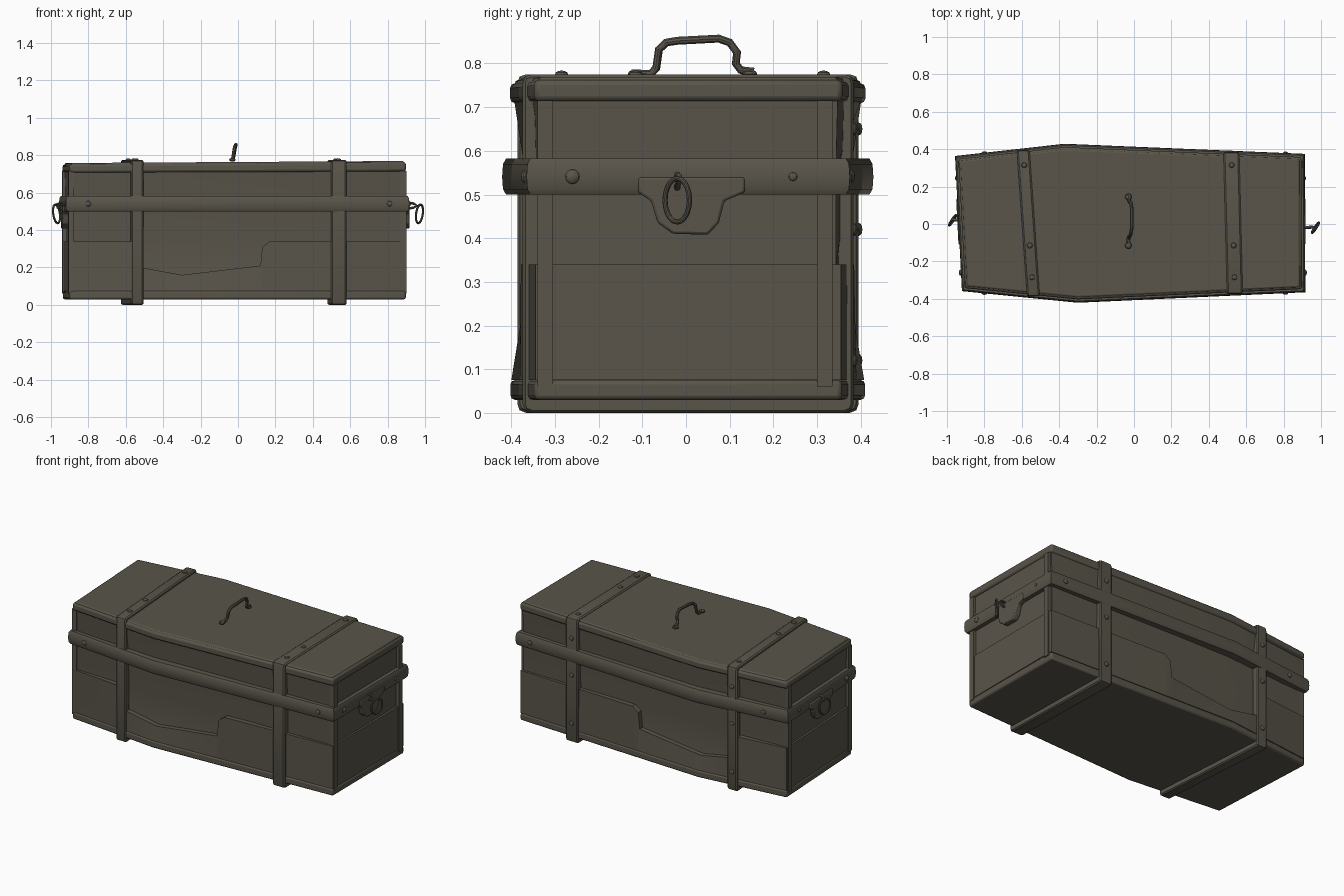
import bpy, bmesh, math
from mathutils import Vector

if "Cube" in bpy.data.objects:
    bpy.data.objects.remove(bpy.data.objects["Cube"])

mat = bpy.data.materials.new("dark olive brown")
mat.diffuse_color = (0.10, 0.09, 0.068, 1)
mat.use_nodes = True
mat.node_tree.nodes["Principled BSDF"].inputs["Base Color"].default_value = mat.diffuse_color

# skewed six-sided plan of the chest, counter-clockwise
PLAN = [(-.90, -.34), (-.30, -.40), (.895, -.345), (.892, .355), (-.37, .408), (-.935, .345)]
MIDS = (1, 4)


def offset(path, d):
    """Move every corner of a closed ccw path outward by d (number or list)."""
    n, res = len(path), []
    for i in range(n):
        p, a, b = (Vector(path[j % n]) for j in (i, i - 1, i + 1))
        e, f = (p - a).normalized(), (b - p).normalized()
        n1, n2 = Vector((e.y, -e.x)), Vector((f.y, -f.x))
        k = d[i] if isinstance(d, list) else d
        res.append(p + (n1 + n2) * k / (1 + n1.dot(n2)))
    return res


def finish(ob, bevel=0, segs=2):
    ob.data.materials.clear()
    ob.data.materials.append(mat)
    bpy.ops.object.select_all(action='DESELECT')
    ob.select_set(True)
    bpy.context.view_layer.objects.active = ob
    if bevel:
        m = ob.modifiers.new("bevel", 'BEVEL')
        m.width, m.segments, m.limit_method = bevel, segs, 'ANGLE'
    bpy.ops.object.shade_smooth_by_angle(angle=math.radians(32))
    return ob


def mesh_object(name, bm, bevel=0):
    bmesh.ops.recalc_face_normals(bm, faces=bm.faces[:])
    me = bpy.data.meshes.new(name)
    bm.to_mesh(me)
    bm.free()
    ob = bpy.data.objects.new(name, me)
    bpy.context.collection.objects.link(ob)
    return finish(ob, bevel)


def loft(name, rings, cyclic=False, bevel=0):
    """Bridge equal closed rings; cap them or join the last to the first."""
    bm = bmesh.new()
    vs = [[bm.verts.new(p) for p in r] for r in rings]
    n = len(vs[0])
    for a in range(len(vs) - (0 if cyclic else 1)):
        r, s = vs[a], vs[(a + 1) % len(vs)]
        for i in range(n):
            j = (i + 1) % n
            bm.faces.new((r[i], r[j], s[j], s[i]))
    if not cyclic:
        bm.faces.new(vs[0])
        bm.faces.new(vs[-1])
    return mesh_object(name, bm, bevel)


def plan_ring(d, z, tilt=0):
    return [(p.x, p.y, z + tilt * p.x) for p in offset(PLAN, d)]


def side_y(x, s):
    """Depth of the front (s=-1) or back (s=1) wall at x."""
    a, b, c = (PLAN[0], PLAN[1], PLAN[2]) if s < 0 else (PLAN[5], PLAN[4], PLAN[3])
    p, q = (a, b) if x < b[0] else (b, c)
    return p[1] + (q[1] - p[1]) * (x - p[0]) / (q[0] - p[0])


def tube(name, pts, r, cyclic=False, res=3):
    cu = bpy.data.curves.new(name, 'CURVE')
    cu.dimensions, cu.bevel_depth, cu.bevel_resolution = '3D', r, res
    cu.use_fill_caps = True
    sp = cu.splines.new('POLY')
    sp.points.add(len(pts) - 1)
    for q, p in zip(sp.points, pts):
        q.co = (*p, 1)
    sp.use_cyclic_u = cyclic
    ob = bpy.data.objects.new(name, cu)
    bpy.context.collection.objects.link(ob)
    bpy.ops.object.select_all(action='DESELECT')
    ob.select_set(True)
    bpy.context.view_layer.objects.active = ob
    bpy.ops.object.convert(target='MESH')
    return finish(bpy.context.view_layer.objects.active)


def rivet(loc, axis, r=.015):
    bm = bmesh.new()
    bmesh.ops.create_uvsphere(bm, u_segments=10, v_segments=6, radius=r)
    for v in bm.verts:
        v.co[axis] *= .6
        v.co += Vector(loc)
    mesh_object("rivet", bm)


# dented inner box, recessed behind the planks
def dent(end, mid):
    return [-mid if i in MIDS else -end for i in range(6)]


loft("inner_box", [plan_ring(dent(*d), z) for d, z in (
    ((.01, .012), .04), ((.014, .055), .15), ((.012, .05), .34),
    ((.012, .03), .56), ((.008, .006), .72))])

# lid and bottom rim
loft("bottom_rim", [plan_ring(.002, .03), plan_ring(.002, .075)], bevel=.01)
loft("lid_rim", [plan_ring(.003, .71, .004), plan_ring(.003, .757, .006)], bevel=.012)
loft("lid_top", [plan_ring(-.008, .74, .006), plan_ring(-.008, .764, .006)], bevel=.008)


# lower planks; the long sides have a broken upper edge
def plank(name, cols, n, z0=.075, t=.03):
    rings = []
    for x, y, top in cols:
        yt = max(-.378, min(.385, y))
        rings.append([(x, y, z0), (x, yt, top),
                      (x - n[0] * t, yt - n[1] * t, top), (x - n[0] * t, y - n[1] * t, z0)])
    loft(name, rings)


EDGE = [(-.52, .34), (-.515, .20), (-.30, .16), (.12, .21), (.13, .31), (.17, .34)]
for s, name in ((-1, "front_plank"), (1, "back_plank")):
    ends = (PLAN[0][0], PLAN[2][0]) if s < 0 else (PLAN[5][0], PLAN[3][0])
    cols = [(ends[0], .34)] + [(x - (.07 if s > 0 else 0), z) for x, z in EDGE] + [(ends[1], .34)]
    plank(name, [(x, side_y(x, s), z) for x, z in cols], (0, s))

for s, name in ((1, "right"), (-1, "left")):
    def ex(y):
        return .894 if s > 0 else -.918 - .051 * y
    plank(name + "_end_plank", [(ex(y), y, .34) for y in (-.338, .34)], (s, 0))
    # upright battens at the end corners
    for y in (-.322, .318):
        plank(name + "_end_batten",
              [(ex(v) + s * .006, v, .715) for v in (y - .018, y + .018)], (s, 0), z0=.06)

# horizontal belt around the middle
BELT = [(-.035, .50), (.012, .50), (.019, .512), (.021, .54), (.019, .57), (.012, .582), (-.035, .582)]
loft("belt", [plan_ring(d, z) for d, z in BELT], cyclic=True)

# two vertical straps wrapped round the box
for name, xc, k, hw, y0, y1 in (("left_strap", -.565, .07, .034, -.386, .395),
                                ("right_strap", .53, .025, .042, -.374, .384)):
    c, zt = .02, .775
    path = [(y0 + c, 0), (y1 - c, 0), (y1 - .005, .006), (y1, c), (y1, zt - c), (y1 - .005, zt - .005),
            (y1 - c, zt), (y0 + c, zt), (y0 + .005, zt - .005), (y0, zt - c), (y0, c), (y0 + .005, .006)]
    prof = [(-.035, -hw), (-.006, -hw), (0, -hw + .008), (.002, 0), (0, hw - .008), (-.006, hw), (-.035, hw)]
    loft(name, [[(xc - k * p.x + dx, p.x, p.y) for p in offset(path, min(d, 0))] for d, dx in prof],
         cyclic=True)
    for y in (.315, -.115, -.285):
        rivet((xc - k * y, y, zt), 2)
    for z in (.65, .42, .12):
        rivet((xc - k * y1, y1, z), 1)

# rivets on the belt
for x in (-.80, .81):
    for s in (-1, 1):
        rivet((x, side_y(x, s) + s * .02, .541), 1)
for y, r in ((-.26, .017), (.245, .01)):
    rivet((.914, y, .541), 0, r)
    rivet((-.94 - .05 * y, y, .541), 0, r)

# carrying lugs, staples and rings on both ends
LUG = [(-.11, .505), (-.08, .485), (-.065, .435), (-.03, .41), (.05, .408), (.075, .435), (.088, .485),
       (.135, .505), (.135, .54), (-.11, .54)]
for s, name, base, sh in ((1, "right", .893, 0), (-1, "left", -.920, -.05)):
    loft(name + "_lug", [[(base + s * d + sh * y, y, z) for y, z in LUG] for d in (-.012, .024)], bevel=.006)
    yc = -.02 * s
    xo = base + s * .02
    tube(name + "_staple", [(xo, yc, .515), (xo + s * .025, yc, .52), (s * .958, yc + .004, .53),
                            (xo + s * .025, yc + .004, .542), (xo, yc, .545)], .007)
    ring = []
    for i in range(20):
        a = 2 * math.pi * i / 20
        u, v = math.cos(a), math.sin(a)
        ring.append((s * (.970 + .018 * u + .006 * v), yc + s * .028 * u, .487 + .05 * v))
    tube(name + "_ring", ring, .006, True)

# lid handle with flattened feet
H = [(-.03, -.125, .777), (-.03, -.08, .777), (-.026, -.068, .79), (-.020, -.062, .832), (-.016, -.045, .848),
     (-.012, -.02, .852), (-.012, .075, .857), (-.014, .10, .848), (-.018, .117, .825), (-.022, .114, .80),
     (-.026, .125, .785), (-.028, .155, .781)]
tube("lid_handle", H, .0095)
for y in (-.115, .145):
    rivet((-.03, y, .776), 2, .018)
